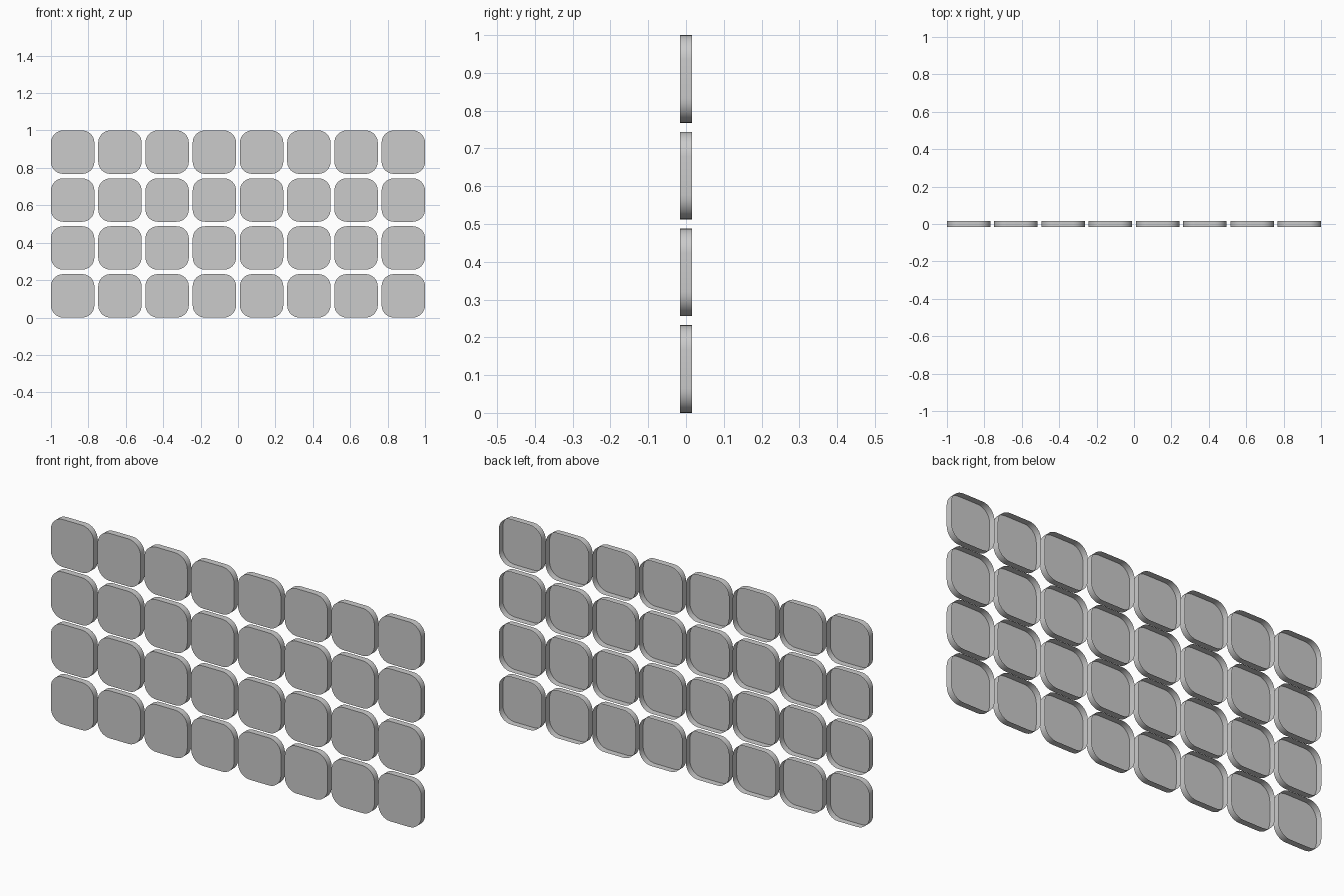
import bpy, bmesh
from math import sin, cos, pi

if "Cube" in bpy.data.objects:
    bpy.data.objects.remove(bpy.data.objects["Cube"])

COLS, ROWS = 8, 4
SIZE, RADIUS, DEPTH = 0.232, 0.065, 0.031
SEGS = 8  # segments per rounded corner


def make_tile_mesh():
    """Rounded square pan: closed front face, side walls, open back."""
    bm = bmesh.new()
    c = SIZE / 2 - RADIUS
    outline = []
    for q, (sx, sz) in enumerate([(1, 1), (-1, 1), (-1, -1), (1, -1)]):
        for i in range(SEGS + 1):
            a = (q + i / SEGS) * pi / 2
            outline.append((sx * c + RADIUS * cos(a), sz * c + RADIUS * sin(a)))
    front = [bm.verts.new((x, -DEPTH / 2, z)) for x, z in outline]
    back = [bm.verts.new((x, DEPTH / 2, z)) for x, z in outline]
    bm.faces.new(front)
    n = len(outline)
    for i in range(n):
        j = (i + 1) % n
        wall = bm.faces.new((front[j], front[i], back[i], back[j]))
        wall.smooth = True
    # keep the front rim crisp
    for e in bm.edges:
        if all(v.co.y < 0 for v in e.verts):
            e.smooth = False
    mesh = bpy.data.meshes.new("tile")
    bm.to_mesh(mesh)
    bm.free()
    return mesh


# Grid of panel tiles sharing one mesh
tile = make_tile_mesh()
for r in range(ROWS):
    for k in range(COLS):
        ob = bpy.data.objects.new(f"panel_tile_{r + 1}_{k + 1}", tile)
        x = -1 + SIZE / 2 + k * (2 - SIZE) / (COLS - 1)
        z = SIZE / 2 + r * (1 - SIZE) / (ROWS - 1)
        ob.location = (x, 0, z)
        bpy.context.collection.objects.link(ob)
